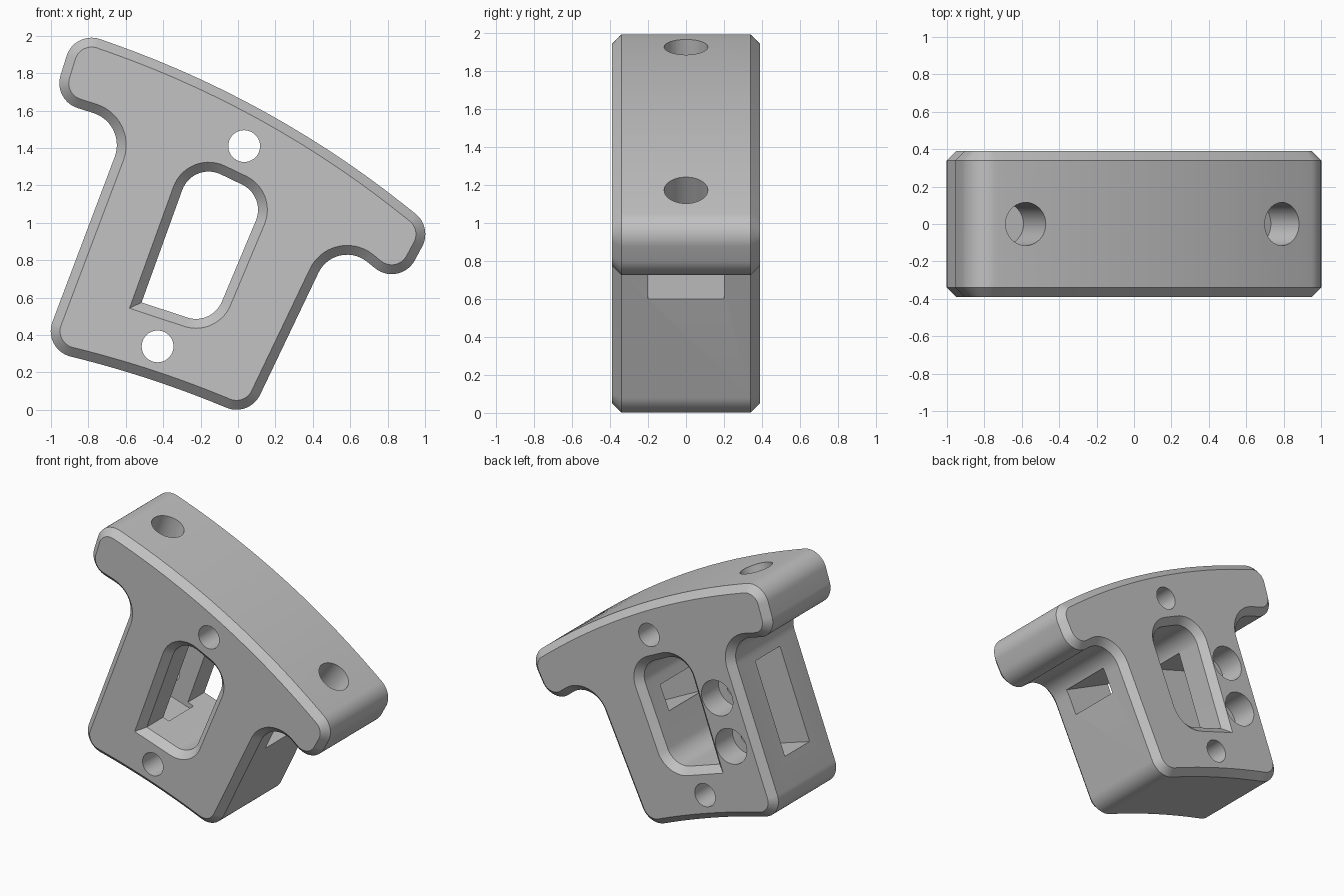
import bpy, bmesh, math
from mathutils import Vector, Matrix

if "Cube" in bpy.data.objects:
    bpy.data.objects.remove(bpy.data.objects["Cube"])

DEPTH, CHAMFER = 0.39, 0.05


def rounded(corners, steps=14):
    """Polygon in (x, z) with a fillet radius at each corner."""
    pts = []
    for i, (x, z, r) in enumerate(corners):
        p = Vector((x, z))
        if r == 0:
            pts.append(p)
            continue
        d1 = (Vector(corners[i - 1][:2]) - p).normalized()
        d2 = (Vector(corners[(i + 1) % len(corners)][:2]) - p).normalized()
        half = d1.angle(d2) / 2
        centre = p + (d1 + d2).normalized() * r / math.sin(half)
        a = p + d1 * r / math.tan(half) - centre
        sweep = math.pi - 2 * half
        if d1.x * d2.y - d1.y * d2.x > 0:
            sweep = -sweep
        for k in range(steps + 1):
            t = sweep * k / steps
            c, s = math.cos(t), math.sin(t)
            pts.append(centre + Vector((a.x * c - a.y * s, a.x * s + a.y * c)))
    return pts


def inset(corners, dist):
    """Move a clockwise corner list inwards, keeping its fillets concentric."""
    out = []
    for i, (x, z, r) in enumerate(corners):
        p = Vector((x, z))
        e1 = (p - Vector(corners[i - 1][:2])).normalized()
        e2 = (Vector(corners[(i + 1) % len(corners)][:2]) - p).normalized()
        n1, n2 = Vector((e1.y, -e1.x)), Vector((e2.y, -e2.x))
        q = p + (n1 + n2) * (dist / (1 + n1.dot(n2)))
        convex = e1.x * e2.y - e1.y * e2.x < 0
        out.append((q.x, q.y, r and (r - dist if convex else r + dist)))
    return out


def finish(name, bm):
    bmesh.ops.recalc_face_normals(bm, faces=bm.faces)
    mesh = bpy.data.meshes.new(name)
    bm.to_mesh(mesh)
    bm.free()
    ob = bpy.data.objects.new(name, mesh)
    bpy.context.collection.objects.link(ob)
    return ob


def loft(name, corners, sections):
    """Solid through copies of a rounded outline, each at (y, inset)."""
    bm = bmesh.new()
    rings = [[bm.verts.new((p.x, y, p.y)) for p in rounded(inset(corners, d))]
             for y, d in sections]
    n = len(rings[0])
    for a, b in zip(rings, rings[1:]):
        for i in range(n):
            j = (i + 1) % n
            bm.faces.new((a[i], a[j], b[j], b[i]))
    bm.faces.new(rings[0])
    bm.faces.new(rings[-1])
    return finish(name, bm)


def drill(name, start, direction, radius, depth):
    """Round cutter going from just outside start along direction."""
    d = Vector(direction).normalized()
    over = 0.1
    bm = bmesh.new()
    mid = Vector(start) + d * (depth - over) / 2
    mat = Matrix.Translation(mid) @ d.to_track_quat('Z', 'Y').to_matrix().to_4x4()
    bmesh.ops.create_cone(bm, cap_ends=True, segments=40, radius1=radius,
                          radius2=radius, depth=depth + over, matrix=mat)
    return finish(name, bm)


def slot(name, x, z, tilt, u0, u1, w0, w1, width):
    """Box cutter in a frame tilted about y, with its floor origin at (x, z)."""
    bm = bmesh.new()
    mat = (Matrix.Translation((x, 0, z)) @ Matrix.Rotation(tilt, 4, 'Y')
           @ Matrix.Translation(((u0 + u1) / 2, 0, (w0 + w1) / 2))
           @ Matrix.Diagonal((u1 - u0, width, w1 - w0, 1)))
    bmesh.ops.create_cube(bm, size=1, matrix=mat)
    return finish(name, bm)


# Bracket body: T-shaped outline with chamfered front and back rims
body_outline = [
    (-0.874, 2.03, 0.14), (0.183, 1.658, 5.4), (1.04, 0.976, 0.14),
    (0.865, 0.65, 0.14), (0.523, 0.927, 0.17), (0.061, -0.039, 0.14),
    (-0.474, 0.18, 5.6), (-1.048, 0.323, 0.14), (-0.592, 1.53, 0.18),
    (-0.99, 1.655, 0.14)]
rim = DEPTH - CHAMFER
body = loft("bracket_body", body_outline,
            [(-DEPTH, CHAMFER), (-rim, 0), (rim, 0), (DEPTH, CHAMFER)])

# Window through the middle, flared at both faces
window_outline = [
    (-0.58, 0.543, 0), (-0.27, 1.4, 0.2), (0.215, 1.167, 0.2), (-0.112, 0.388, 0.2)]
out = 0.02
cutters = [loft("window_cutter", window_outline,
                [(-DEPTH - out, -out), (-rim, CHAMFER), (rim, CHAMFER), (DEPTH + out, -out)])]

# Side slots into the window
cutters.append(slot("long_slot_cutter", -0.516, 0.575, 0.305, -0.6, 0.05, -0.035, 0.655, 0.29))
cutters.append(slot("short_slot_cutter", 0.365, 0.6, 0.46, -0.5, 0.25, 0, 0.19, 0.4))

# Small bolt holes from front to back
for x, z in ((0.033, 1.41), (-0.43, 0.339)):
    cutters.append(drill("bolt_hole_cutter", (x, -DEPTH, z), (0, 1, 0), 0.085, 2 * DEPTH + 0.1))

# Stepped screw holes from the back into the long slot
for x, z in ((-0.53, 1.09), (-0.645, 0.76)):
    cutters.append(drill("screw_head_cutter", (x, DEPTH, z), (0, -1, 0), 0.13, 0.2))
    cutters.append(drill("screw_shank_cutter", (x, DEPTH, z), (0, -1, 0), 0.06, 0.35))

# Blind holes in the curved top
cutters.append(drill("top_hole_cutter", (-0.58, 0, 1.922), (-0.33, 0, -0.94), 0.115, 0.36))
cutters.append(drill("top_hole_cutter", (0.79, 0, 1.17), (-0.6, 0, -0.8), 0.115, 0.25))

bpy.ops.object.select_all(action='DESELECT')
body.select_set(True)
bpy.context.view_layer.objects.active = body
for c in cutters:
    c.hide_render = True
    mod = body.modifiers.new("cut", 'BOOLEAN')
    mod.operation = 'DIFFERENCE'
    mod.solver = 'MANIFOLD'
    mod.object = c
    bpy.ops.object.modifier_apply(modifier=mod.name)
for c in cutters:
    bpy.data.objects.remove(c)

# Single grey material
grey = bpy.data.materials.new("plain_grey")
grey.use_nodes = True
colour = (0.54, 0.54, 0.54, 1)
grey.diffuse_color = colour
grey.node_tree.nodes["Principled BSDF"].inputs["Base Color"].default_value = colour
body.data.materials.clear()
body.data.materials.append(grey)
bpy.ops.object.shade_smooth_by_angle(angle=math.radians(25))
